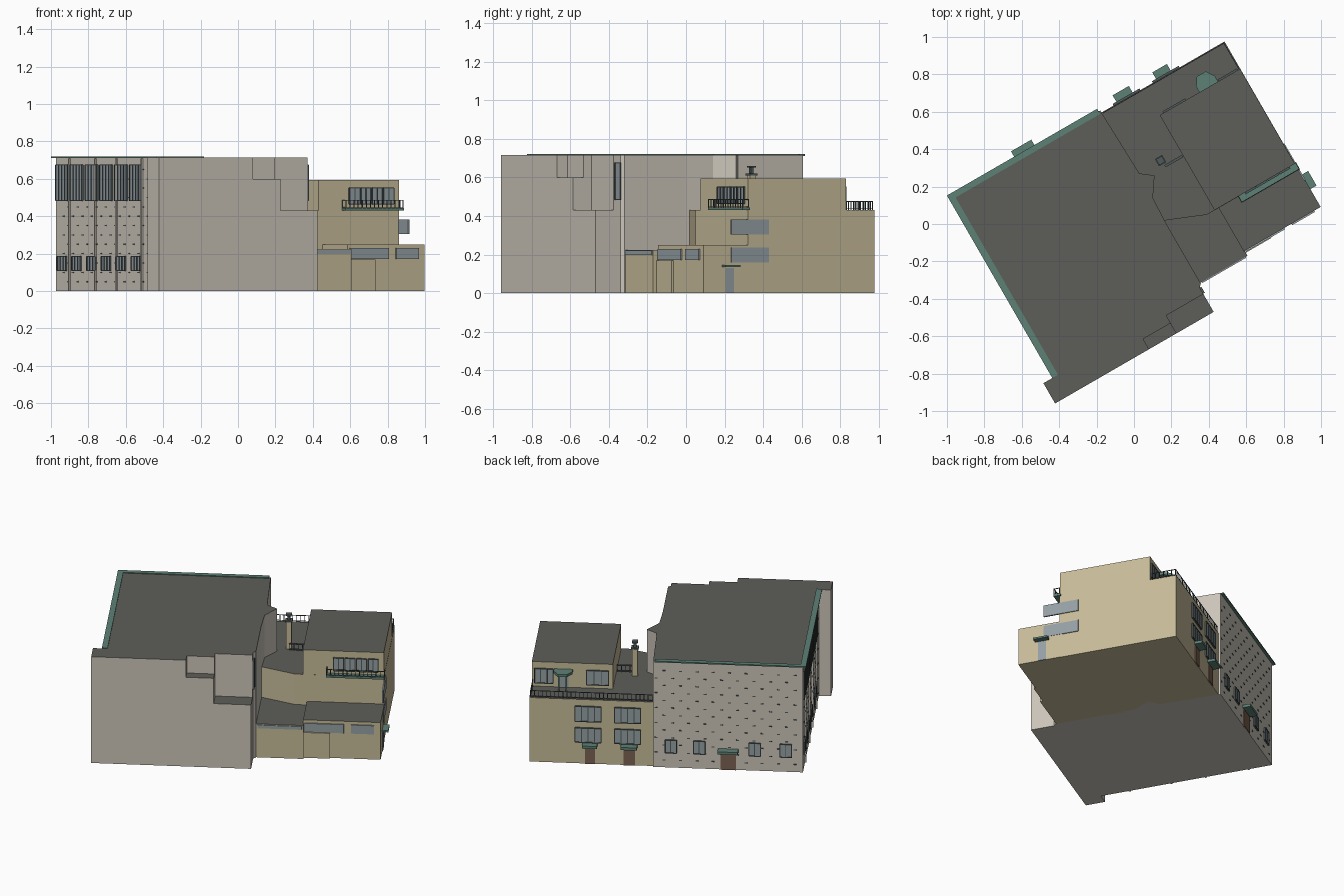
import bpy, bmesh, math
from mathutils import Matrix

if "Cube" in bpy.data.objects:
    bpy.data.objects.remove(bpy.data.objects["Cube"])

# The whole block is drawn square to its own walls (u, v), then turned 30 degrees
TURN = Matrix.Rotation(math.radians(30), 4, 'Z')


def material(name, r, g, b):
    m = bpy.data.materials.new(name)
    m.diffuse_color = (r, g, b, 1)
    m.use_nodes = True
    m.node_tree.nodes["Principled BSDF"].inputs["Base Color"].default_value = m.diffuse_color
    return m


STONE = material("stone", .60, .56, .49)
TAN = material("tan_render", .57, .50, .32)
ROOF = material("roof_grey", .11, .11, .10)
GREEN = material("green_trim", .11, .22, .18)
GLASS = material("glass", .30, .35, .37)
FRAME = material("dark_frame", .08, .10, .10)
DOOR = material("door_brown", .20, .12, .08)


def finish(name, bm, mats):
    bmesh.ops.recalc_face_normals(bm, faces=bm.faces)
    bm.transform(TURN)
    me = bpy.data.meshes.new(name)
    bm.to_mesh(me)
    bm.free()
    for m in mats:
        me.materials.append(m)
    ob = bpy.data.objects.new(name, me)
    bpy.context.collection.objects.link(ob)
    return ob


def prism(name, pts, z0, z1, wall, roof=ROOF):
    """Vertical extrusion of a footprint with a separate roof colour."""
    bm = bmesh.new()
    low = [bm.verts.new((u, v, z0)) for u, v in pts]
    top = [bm.verts.new((u, v, z1)) for u, v in pts]
    bm.faces.new(low[::-1])
    bm.faces.new(top).material_index = 1
    for i in range(len(pts)):
        j = (i + 1) % len(pts)
        bm.faces.new((low[i], low[j], top[j], top[i]))
    return finish(name, bm, [wall, roof])


def rect(u0, u1, v0, v1):
    return [(u0, v0), (u1, v0), (u1, v1), (u0, v1)]


def boxes(name, items, mat):
    """One object from boxes given as (u0, u1, v0, v1, z0, z1)."""
    bm = bmesh.new()
    for u0, u1, v0, v1, z0, z1 in items:
        m = (Matrix.Translation(((u0 + u1) / 2, (v0 + v1) / 2, (z0 + z1) / 2))
             @ Matrix.Diagonal((abs(u1 - u0), abs(v1 - v0), z1 - z0, 1)))
        bmesh.ops.create_cube(bm, size=1, matrix=m)
    return finish(name, bm, [mat])


def on_wall(side, pos, a0, a1, z0, z1, out):
    """Box lying on a wall: side is the axis faced, pos the wall plane."""
    s = 1 if side[0] == '+' else -1
    near, far = sorted((pos - s * .005, pos + s * out))
    return (near, far, a0, a1, z0, z1) if side[1] == 'u' else (a0, a1, near, far, z0, z1)


def windows(name, side, pos, spans, z0, z1, panes, t=.005):
    """Row of glazed panels with dark frames and mullions."""
    glass, bars = [], []
    for a0, a1 in spans:
        glass.append(on_wall(side, pos, a0, a1, z0, z1, .006))
        for i in range(panes + 1):
            a = a0 + (a1 - a0) * i / panes
            bars.append(on_wall(side, pos, a - t / 2, a + t / 2, z0, z1, .010))
        for z in (z0, z1):
            bars.append(on_wall(side, pos, a0, a1, z - t / 2, z + t / 2, .010))
    boxes(name + "_glass", glass, GLASS)
    boxes(name + "_frames", bars, FRAME)


def railing(name, p, q, z, h=.045, gap=.025):
    """Straight railing with two rails and thin uprights."""
    (u0, v0), (u1, v1) = p, q
    t = .002
    items = [(min(u0, u1) - t, max(u0, u1) + t, min(v0, v1) - t, max(v0, v1) + t, zz - t, zz + t)
             for zz in (z + .008, z + h)]
    n = max(1, round(math.hypot(u1 - u0, v1 - v0) / gap))
    for i in range(n + 1):
        u, v = u0 + (u1 - u0) * i / n, v0 + (v1 - v0) * i / n
        items.append((u - t, u + t, v - t, v + t, z, z + h))
    boxes(name, items, FRAME)


def mids(centres, w):
    return [(c - w / 2, c + w / 2) for c in centres]


# Tall stone hall, with its jagged inner wall and stepped corner
prism("hall", [(-.845, -.62), (-.265, -.62), (-.265, -.557), (-.095, -.557), (-.095, -.51),
               (.134, -.51), (.134, -.47), (.15, -.455), (.15, -.09), (.157, .07), (.225, .17),
               (.16, .22), (.147, .615), (-.77, .615), (-.77, -.495), (-.845, -.495)],
      0, .715, STONE)
prism("hall_upper_step", rect(-.265, -.095, -.62, -.557), 0, .60, STONE)
prism("hall_lower_step", rect(-.095, .134, -.62, -.51), 0, .43, STONE)
boxes("hall_eaves", [(-.79, .137, .60, .632, .712, .72),
                     (-.79, -.755, -.495, .632, .712, .72)], GREEN)

# Hall windows, ribs and small wall marks
bays = [.54, .385, .225, .07, -.09, -.25]
windows("hall_tall_windows", '-u', -.77, mids(bays, .125), .485, .675, 4)
windows("hall_low_windows", '-u', -.77, mids(bays, .09), .11, .185, 3)
windows("hall_back_windows", '+v', .615, mids([.04, -.135, -.475, -.665], .07), .10, .185, 2)
windows("hall_inner_window", '+u', .134, [(-.505, -.473)], .485, .675, 1)
boxes("hall_ribs", [on_wall('-u', -.77, v - .006, v + .006, 0, .71, .008)
                    for v in (.465, .185, -.04, -.31)], STONE)
marks = []
for row in range(13):
    z = .05 + row * .05
    for k in range(9):
        a = -.72 + k * .1 + (row % 2) * .05
        marks.append(on_wall('+v', .615, a - .009, a + .009, z - .003, z + .003, .003))
    for k in range(10):
        a = -.42 + k * .1 + (row % 2) * .05
        marks.append(on_wall('-u', -.77, a - .009, a + .009, z - .003, z + .003, .003))
boxes("hall_wall_marks", marks, FRAME)

# Tan house: main body, penthouse and low front extension
prism("house", [(.14, .603), (.14, -.06), (.157, -.068), (.363, -.152), (.907, -.152), (.907, .603)],
      0, .43, TAN)
prism("penthouse", rect(.41, .906, -.151, .435), .425, .595, TAN)
prism("front_extension", rect(.435, .91, -.42, -.14), 0, .25, TAN)
prism("side_extension", rect(.14, .44, -.45, -.06), 0, .225, TAN)
prism("extension_porch", rect(.44, .60, -.432, -.41), 0, .17, TAN, TAN)

# House windows
windows("house_back_upper", '+v', .603, mids([.547, .305], .16), .285, .385, 4)
windows("house_back_lower", '+v', .603, mids([.547, .305], .16), .145, .24, 4)
windows("penthouse_back", '+v', .435, [(.775, .89), (.435, .57)], .455, .55, 3)
windows("penthouse_front", '-v', -.151, mids([.63, .70, .77, .84], .062), .465, .55, 2)
boxes("house_side_windows", [on_wall('+u', .908, -.255, -.03, z, z + .078, .004)
                             for z in (.16, .304)], GLASS)
boxes("extension_windows", [on_wall('-v', -.42, .445, .685, .172, .23, .008),
                            on_wall('-v', -.42, .73, .87, .172, .23, .008),
                            on_wall('-v', -.45, .16, .43, .198, .22, .006)], GLASS)

# Doors with flat green canopies
doors = [('+v', .615, -.36, -.265), ('+v', .603, .26, .33), ('+v', .603, .505, .565)]
boxes("back_doors", [on_wall(s, p, a, b, 0, .115, .006) for s, p, a, b in doors], DOOR)
boxes("back_door_canopies", [on_wall(s, p, a - .015, b + .015, .122, .14, .05)
                             for s, p, a, b in doors], GREEN)
boxes("side_door", [on_wall('+u', .908, -.29, -.24, 0, .13, .006)], GLASS)
boxes("side_door_canopy", [on_wall('+u', .908, -.31, -.22, .135, .147, .04)], GREEN)

# Terrace porch: faceted green canopy on posts with a glazed door
prism("terrace_canopy", [(.655, .43), (.77, .43), (.77, .47), (.74, .515), (.685, .515), (.655, .47)],
      .535, .552, GREEN, GREEN)
boxes("terrace_canopy_posts", [(u - .005, u + .005, .495, .505, .43, .54) for u in (.69, .735)], GREEN)
boxes("terrace_door", [on_wall('+v', .435, .68, .745, .43, .53, .006)], GLASS)

# Terrace railings and front balcony
railing("terrace_back_railing", (.155, .597), (.90, .597), .43)
railing("terrace_side_railing", (.90, .44), (.90, .597), .43)
railing("roof_inner_railing", (.30, .19), (.405, .18), .43)
boxes("balcony_slab", [(.555, .915, -.19, -.145, .432, .445)], GREEN)
railing("balcony_front_railing", (.558, -.187), (.912, -.187), .44)
railing("balcony_left_railing", (.558, -.187), (.558, -.152), .44)
railing("balcony_right_railing", (.912, -.187), (.912, -.152), .44)

# Chimney with cap
boxes("chimney", [(.275, .31, .205, .24, .42, .615)], TAN)
boxes("chimney_cap", [(.27, .315, .20, .245, .61, .62), (.284, .301, .214, .231, .62, .65),
                      (.275, .31, .205, .24, .65, .66)], FRAME)
